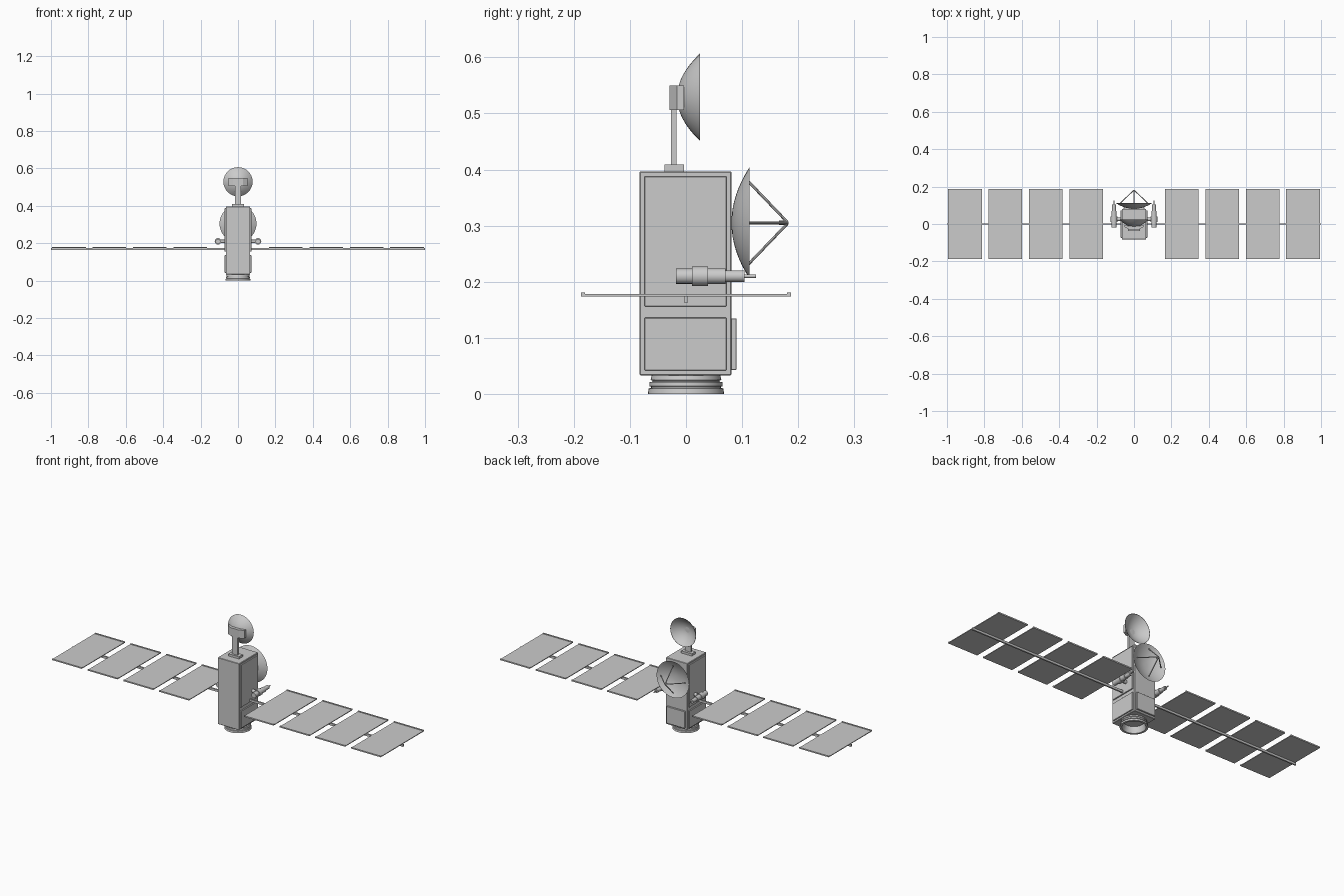
import bpy, bmesh, math
from mathutils import Vector, Matrix

if "Cube" in bpy.data.objects:
    bpy.data.objects.remove(bpy.data.objects["Cube"])


def finish(name, bm, smooth=False):
    bmesh.ops.recalc_face_normals(bm, faces=bm.faces)
    me = bpy.data.meshes.new(name)
    bm.to_mesh(me)
    bm.free()
    ob = bpy.data.objects.new(name, me)
    bpy.context.collection.objects.link(ob)
    if smooth:
        bpy.ops.object.select_all(action='DESELECT')
        ob.select_set(True)
        bpy.context.view_layer.objects.active = ob
        bpy.ops.object.shade_smooth_by_angle(angle=math.radians(30))
    return ob


def box(name, x0, x1, y0, y1, z0, z1, bevel=0):
    bm = bmesh.new()
    size = Matrix.Diagonal((x1 - x0, y1 - y0, z1 - z0, 1))
    mid = Matrix.Translation(((x0 + x1) / 2, (y0 + y1) / 2, (z0 + z1) / 2))
    bmesh.ops.create_cube(bm, size=1, matrix=mid @ size)
    if bevel:
        bmesh.ops.bevel(bm, geom=bm.edges[:], offset=bevel, segments=1, affect='EDGES')
    return finish(name, bm)


def lathe(name, profile, loc=(0, 0, 0), along_y=False, closed=False, n=32):
    """Revolve (radius, height) points; height runs along z, or along +y."""
    bm = bmesh.new()
    rings = []
    for r, h in profile:
        if r < 1e-6:
            rings.append([bm.verts.new((0, 0, h))] * n)
        else:
            rings.append([bm.verts.new((r * math.cos(2 * math.pi * i / n),
                                        r * math.sin(2 * math.pi * i / n), h)) for i in range(n)])
    pairs = list(zip(rings, rings[1:]))
    if closed:
        pairs.append((rings[-1], rings[0]))
    for a, b in pairs:
        for i in range(n):
            j = (i + 1) % n
            vs = list(dict.fromkeys((a[i], a[j], b[j], b[i])))
            if len(vs) > 2:
                bm.faces.new(vs)
    m = Matrix.Translation(loc)
    if along_y:
        m = m @ Matrix.Rotation(-math.pi / 2, 4, 'X')
    bm.transform(m)
    return finish(name, bm, True)


def rod(name, a, b, r, n=10):
    a, b = Vector(a), Vector(b)
    bm = bmesh.new()
    m = Matrix.Translation((a + b) / 2) @ (b - a).to_track_quat('Z', 'Y').to_matrix().to_4x4()
    bmesh.ops.create_cone(bm, cap_ends=True, segments=n, radius1=r, radius2=r,
                          depth=(b - a).length, matrix=m)
    return finish(name, bm, True)


def dish(name, radius, depth, loc, t=0.003, steps=8):
    rs = [radius * i / steps for i in range(steps + 1)]
    outer = [(r, depth * (r / radius) ** 2) for r in rs]
    inner = [(r * 0.985, depth * (r / radius) ** 2 + t * (1 - r / radius)) for r in rs]
    return lathe(name, outer + inner[::-1], loc, True)


# Body with raised cover panels
box("body", -0.065, 0.065, -0.083, 0.081, 0.033, 0.397, 0.002)
box("back_cover", -0.055, 0.055, 0.079, 0.090, 0.043, 0.135, 0.001)
for s, side in ((-1, "left"), (1, "right")):
    xs = sorted((s * 0.06, s * 0.071))
    box(side + "_upper_cover", *xs, -0.074, 0.072, 0.156, 0.388, 0.001)
    box(side + "_lower_cover", *xs, -0.074, 0.072, 0.042, 0.136, 0.001)

# Ribbed, hollow base ring
lathe("base_ring", [(0.050, 0.034), (0.061, 0.034), (0.063, 0.025), (0.060, 0.024), (0.060, 0.022),
                    (0.065, 0.021), (0.0655, 0.014), (0.062, 0.013), (0.062, 0.011),
                    (0.0665, 0.010), (0.068, 0.0), (0.057, 0.0), (0.050, 0.022)], closed=True, n=40)

# Top antenna: foot, mast, curved bracket and dish
box("mast_foot", -0.032, 0.032, -0.038, -0.004, 0.396, 0.409)
box("mast", -0.017, 0.017, -0.027, -0.017, 0.408, 0.53)
bm = bmesh.new()
front = [(-0.05, -0.004), (-0.027, -0.012), (0.027, -0.012), (0.05, -0.004)]
back = [(0.05, -0.016), (0.027, -0.029), (-0.027, -0.029), (-0.05, -0.016)]
face = bm.faces.new([bm.verts.new((x, y, 0.506)) for x, y in front + back])
up = bmesh.ops.extrude_face_region(bm, geom=[face])["geom"]
bmesh.ops.translate(bm, verts=[v for v in up if isinstance(v, bmesh.types.BMVert)], vec=(0, 0, 0.044))
finish("dish_bracket", bm)
dish("top_dish", 0.078, 0.041, (0, -0.016, 0.529))

# Rear dish with four feed struts
dish("rear_dish", 0.099, 0.032, (0, 0.081, 0.305))
for i in range(4):
    c, s = math.cos(i * math.pi / 2), math.sin(i * math.pi / 2)
    rod("feed_strut", (0.075 * c, 0.110, 0.305 + 0.075 * s), (0.001 * c, 0.181, 0.305 + 0.001 * s), 0.0025, 8)
rod("feed_horn", (0, 0.166, 0.305), (0, 0.182, 0.305), 0.004)

# Side telescopes, solar beams and solar panels
for s, side in ((-1, "left"), (1, "right")):
    lathe(side + "_telescope",
          [(0, -0.018), (0.0135, -0.018), (0.0135, 0.011), (0.0175, 0.011), (0.0175, 0.039),
           (0.014, 0.039), (0.014, 0.070), (0.0105, 0.070), (0.0105, 0.104),
           (0.003, 0.104), (0.003, 0.125), (0, 0.125)], (s * 0.107, 0, 0.210), True, n=20)
    rod(side + "_telescope_arm", (s * 0.062, 0.025, 0.210), (s * 0.107, 0.025, 0.210), 0.009, 14)
    box(side + "_solar_beam", *sorted((s * 0.06, s * 1.0)), -0.004, 0.004, 0.163, 0.175)
    for k in range(4):
        cx = s * (0.256 + 0.216 * k)
        x0, x1 = cx - 0.09, cx + 0.09
        box(side + "_solar_panel", x0, x1, -0.185, 0.185, 0.174, 0.178)
        for e in (-1, 1):
            box(side + "_panel_lip", x0, x1, *sorted((e * 0.180, e * 0.187)), 0.174, 0.181)
